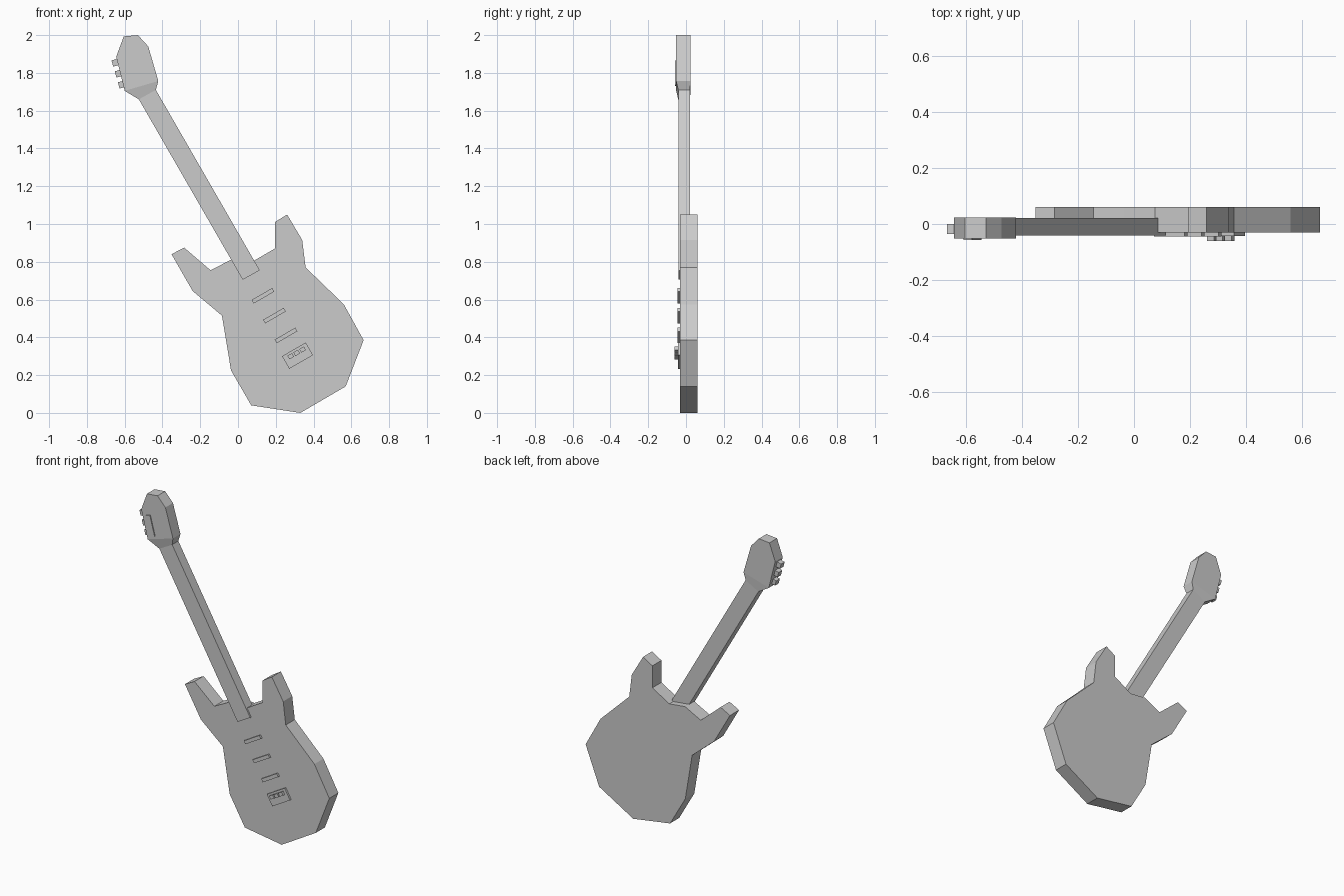
import bpy, bmesh, math
from mathutils import Matrix, Vector

if "Cube" in bpy.data.objects:
    bpy.data.objects.remove(bpy.data.objects["Cube"])

grey = bpy.data.materials.new("plain grey")
grey.use_nodes = True
COLOR = (0.6, 0.6, 0.6, 1)
grey.diffuse_color = COLOR
grey.node_tree.nodes["Principled BSDF"].inputs["Base Color"].default_value = COLOR


def loft(name, front, back):
    """Solid between two matching rings of 3D points."""
    bm = bmesh.new()
    a = [bm.verts.new(p) for p in front]
    b = [bm.verts.new(p) for p in back]
    bm.faces.new(a)
    bm.faces.new(b[::-1])
    for i in range(len(a)):
        j = (i + 1) % len(a)
        bm.faces.new((a[i], b[i], b[j], a[j]))
    bmesh.ops.recalc_face_normals(bm, faces=bm.faces)
    mesh = bpy.data.meshes.new(name)
    bm.to_mesh(mesh)
    bm.free()
    mesh.materials.append(grey)
    obj = bpy.data.objects.new(name, mesh)
    bpy.context.collection.objects.link(obj)
    return obj


def slab(name, outline, y0, y1):
    """Front outline in x, z given a thickness from y0 to y1."""
    return loft(name, [(x, y0, z) for x, z in outline], [(x, y1, z) for x, z in outline])


def block(name, centre, size, y0, y1, tilt=30):
    """Box turned in the front plane."""
    turn = Matrix.Rotation(math.radians(tilt), 2)
    corners = [(-1, -1), (1, -1), (1, 1), (-1, 1)]
    pts = [Vector(centre) + turn @ Vector((i * size[0] / 2, j * size[1] / 2)) for i, j in corners]
    return slab(name, pts, y0, y1)


# Body with two horns
slab("body", [
    (0.195, 1.01), (0.26, 1.05), (0.34, 0.915), (0.358, 0.77), (0.56, 0.575),
    (0.665, 0.385), (0.57, 0.14), (0.33, 0.0), (0.07, 0.04), (-0.037, 0.225),
    (-0.085, 0.515), (-0.24, 0.645), (-0.352, 0.84), (-0.285, 0.875),
    (-0.145, 0.755), (-0.035, 0.812), (0.075, 0.80), (0.195, 0.87)], -0.031, 0.06)

# Neck with fingerboard
neck = [(0.025, 0.705), (0.115, 0.755), (-0.435, 1.71), (-0.525, 1.66)]
slab("fingerboard", neck, -0.041, 0.007)
slab("neck", neck, 0.007, 0.021)

# Headstock and the flare that joins it to the neck
wide = [(-0.6, 1.705), (-0.422, 1.757)]
slab("headstock", wide + [(-0.475, 1.94), (-0.53, 2.0), (-0.605, 1.993), (-0.645, 1.885)],
     -0.052, 0.024)


def ring(pair, y0, y1):
    (ax, az), (bx, bz) = pair
    return [(ax, y0, az), (bx, y0, bz), (bx, y1, bz), (ax, y1, az)]


loft("headstock_flare", ring(wide, -0.052, 0.024), ring((neck[3], neck[2]), -0.041, 0.021))
block("headstock_plate", (-0.578, 1.797), (0.03, 0.132), -0.058, -0.05, 15)

# Tuning pegs
for i in range(3):
    block(f"tuning_peg_{i + 1}", (-0.646 + 0.017 * i, 1.855 - 0.058 * i), (0.04, 0.034),
          -0.036, 0.0, 15)

# Pickups
for i in range(3):
    block(f"pickup_{i + 1}", (0.132 + 0.061 * i, 0.62 - 0.105 * i), (0.126, 0.022), -0.044, -0.03)

# Bridge and its saddles
block("bridge", (0.315, 0.303), (0.145, 0.077), -0.043, -0.03)
for i in range(3):
    block(f"saddle_{i + 1}", (0.279 + 0.0315 * i, 0.3 + 0.0175 * i), (0.028, 0.022), -0.06, -0.04)
